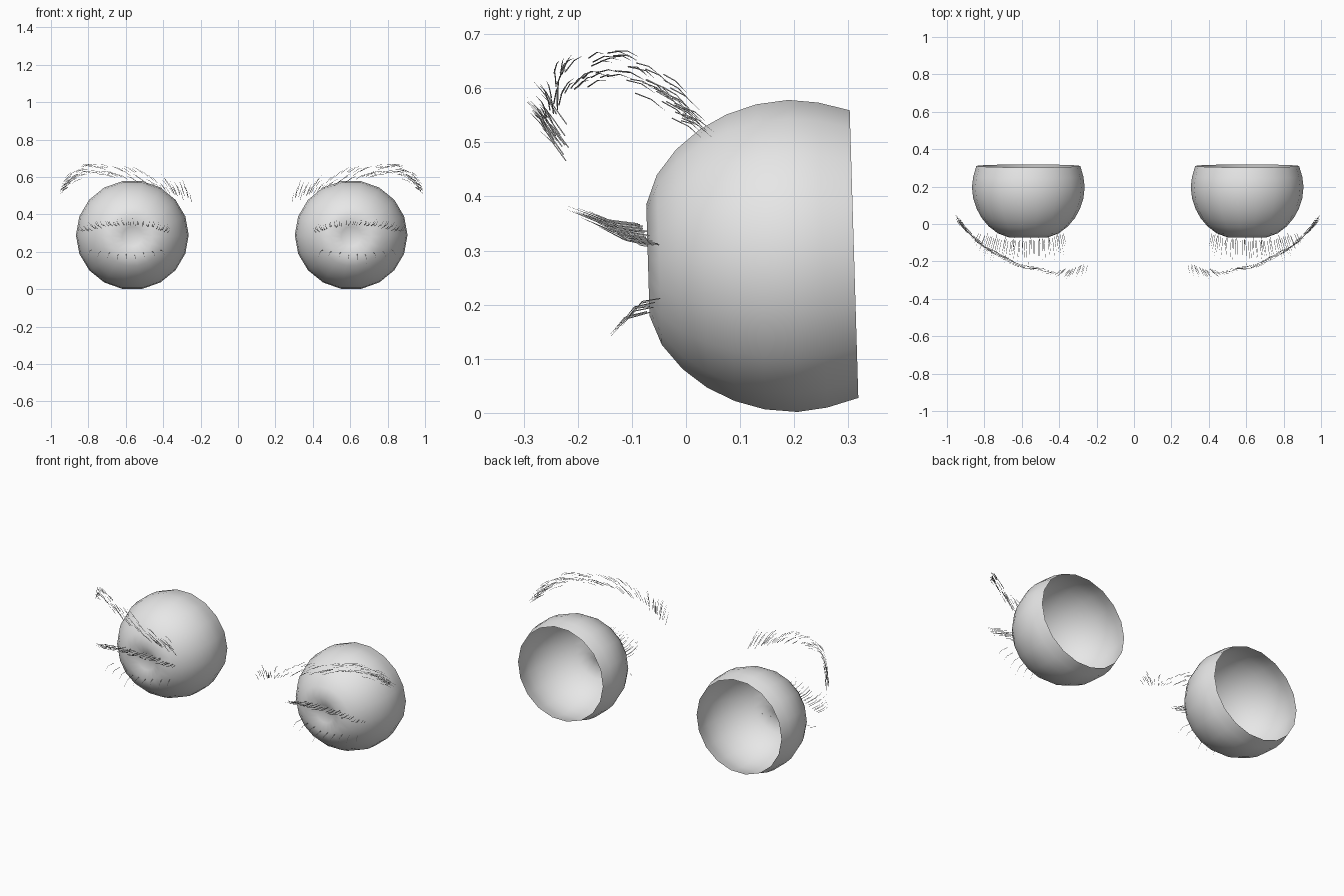
import bpy, bmesh, math, random
from mathutils import Vector, Matrix

random.seed(4)
cube = bpy.data.objects.get("Cube")
if cube:
    bpy.data.objects.remove(cube, do_unlink=True)

grey = bpy.data.materials.new("pale_grey")
grey.use_nodes = True
grey.diffuse_color = (0.8, 0.8, 0.8, 1)
grey.node_tree.nodes["Principled BSDF"].inputs["Base Color"].default_value = (0.8, 0.8, 0.8, 1)

SIDES = 18
# radius and depth along the eye axis, from the open rim to the dimple
PROFILE = [(0.266, 0.113), (0.282, 0.055), (0.2885, 0), (0.282, -0.06), (0.265, -0.115),
           (0.239, -0.165), (0.203, -0.21), (0.157, -0.247), (0.103, -0.268), (0.052, -0.25)]
DIMPLE = -0.237


def finish(mesh, name):
    mesh.materials.append(grey)
    obj = bpy.data.objects.new(name, mesh)
    bpy.context.collection.objects.link(obj)
    return obj


def eyeball(name, cx):
    """Open-backed bowl with a dented front."""
    bm = bmesh.new()
    rings = []
    for r, y in PROFILE:
        angles = [math.tau * k / SIDES for k in range(SIDES)]
        rings.append([bm.verts.new((r * 1.045 * math.cos(a), y, r * 1.015 * math.sin(a))) for a in angles])
    tip = bm.verts.new((0, DIMPLE, 0))
    for k in range(SIDES):
        n = (k + 1) % SIDES
        for a, b in zip(rings, rings[1:]):
            bm.faces.new((a[k], a[n], b[n], b[k]))
        bm.faces.new((rings[-1][k], rings[-1][n], tip))
    bmesh.ops.recalc_face_normals(bm, faces=bm.faces)
    bm.faces.ensure_lookup_table()
    if bm.faces[0].normal.dot(bm.faces[0].calc_center_median()) < 0:
        bmesh.ops.reverse_faces(bm, faces=bm.faces)
    bm.transform(Matrix.Translation((cx, 0.1975, 0.29)) @ Matrix.Rotation(0.03, 4, 'X'))
    mesh = bpy.data.meshes.new(name)
    bm.to_mesh(mesh)
    bm.free()
    mesh.shade_smooth()
    finish(mesh, name)


def strands(name, hairs, cx, side, width):
    """Thin three-sided tapered hairs, each a root, a middle and a tip."""
    bm = bmesh.new()
    for points in hairs:
        points = [Vector((cx + side * p[0], p[1], p[2])) for p in points]
        along = (points[-1] - points[0]).normalized()
        across = along.cross(Vector((0.3, 0.2, 1))).normalized()
        rows = []
        for p, taper in zip(points[:-1], (1, 0.8)):
            rows.append([bm.verts.new(p + Matrix.Rotation(math.tau * k / 3, 3, along) @ across * width * taper)
                         for k in range(3)])
        tip = bm.verts.new(points[-1])
        bm.faces.new(rows[0][::-1])
        for k in range(3):
            n = (k + 1) % 3
            bm.faces.new((rows[0][k], rows[0][n], rows[1][n], rows[1][k]))
            bm.faces.new((rows[1][k], rows[1][n], tip))
    bmesh.ops.recalc_face_normals(bm, faces=bm.faces)
    mesh = bpy.data.meshes.new(name)
    bm.to_mesh(mesh)
    bm.free()
    finish(mesh, name)


def jitter(amount):
    return Vector([random.uniform(-amount, amount) for _ in range(3)])


def hair(root, reach, bend):
    return [root, root + reach * 0.5 + bend, root + reach]


# brow stations from inner to outer end: root, then reach of the hair
BROW = [((-0.31, -0.22, 0.49), (0.02, -0.08, 0.09)),
        ((-0.17, -0.255, 0.55), (0.05, -0.03, 0.05)),
        ((0.03, -0.23, 0.61), (0.08, 0.03, 0.035)),
        ((0.21, -0.14, 0.645), (0.08, 0.05, -0.01)),
        ((0.32, -0.05, 0.60), (0.05, 0.06, -0.05)),
        ((0.36, 0.0, 0.54), (0.04, 0.06, -0.035))]


def brow_hairs(count):
    hairs = []
    for i in range(count):
        t = i / (count - 1) * (len(BROW) - 1.001)
        k, f = int(t), t % 1
        root, reach = (Vector(a).lerp(Vector(b), f) for a, b in zip(BROW[k], BROW[k + 1]))
        spread = 0.035 * (1 - 0.6 * t / len(BROW))
        root += Vector((0, 0, random.uniform(-spread, spread))) + jitter(0.008)
        hairs.append(hair(root, reach * random.uniform(0.6, 1.05), Vector((0, 0, 0.006))))
    return hairs


def upper_lashes(count):
    hairs = []
    for i in range(count):
        s = -1 + 2 * i / (count - 1)
        root = Vector((0.035 + 0.225 * s, -0.09 + 0.035 * s * s, 0.345 - 0.04 * s * s)) + jitter(0.006)
        reach = Vector((0.03 * s + 0.01, -0.13 + 0.04 * s * s, 0.035)) * random.uniform(0.7, 1.1)
        hairs.append(hair(root, reach, Vector((0, 0, -0.008))))
    return hairs


def lower_lashes(count):
    hairs = []
    for i in range(count):
        s = -1 + 2 * i / (count - 1)
        root = Vector((0.035 + 0.18 * s, -0.07 + 0.025 * s * s, 0.19 + 0.02 * s * s)) + jitter(0.006)
        reach = Vector((0.03 * s, -0.07, -0.045)) * random.uniform(0.7, 1.1)
        hairs.append(hair(root, reach, Vector((0, -0.006, 0.012))))
    return hairs


brow, upper, lower = brow_hairs(100), upper_lashes(42), lower_lashes(9)
for label, cx, side in (("right", -0.565, -1), ("left", 0.605, 1)):
    eyeball(label + "_eyeball", cx)
    strands(label + "_eyebrow", brow, cx, side, 0.0013)
    strands(label + "_upper_lashes", upper, cx, side, 0.0016)
    strands(label + "_lower_lashes", lower, cx, side, 0.0014)
